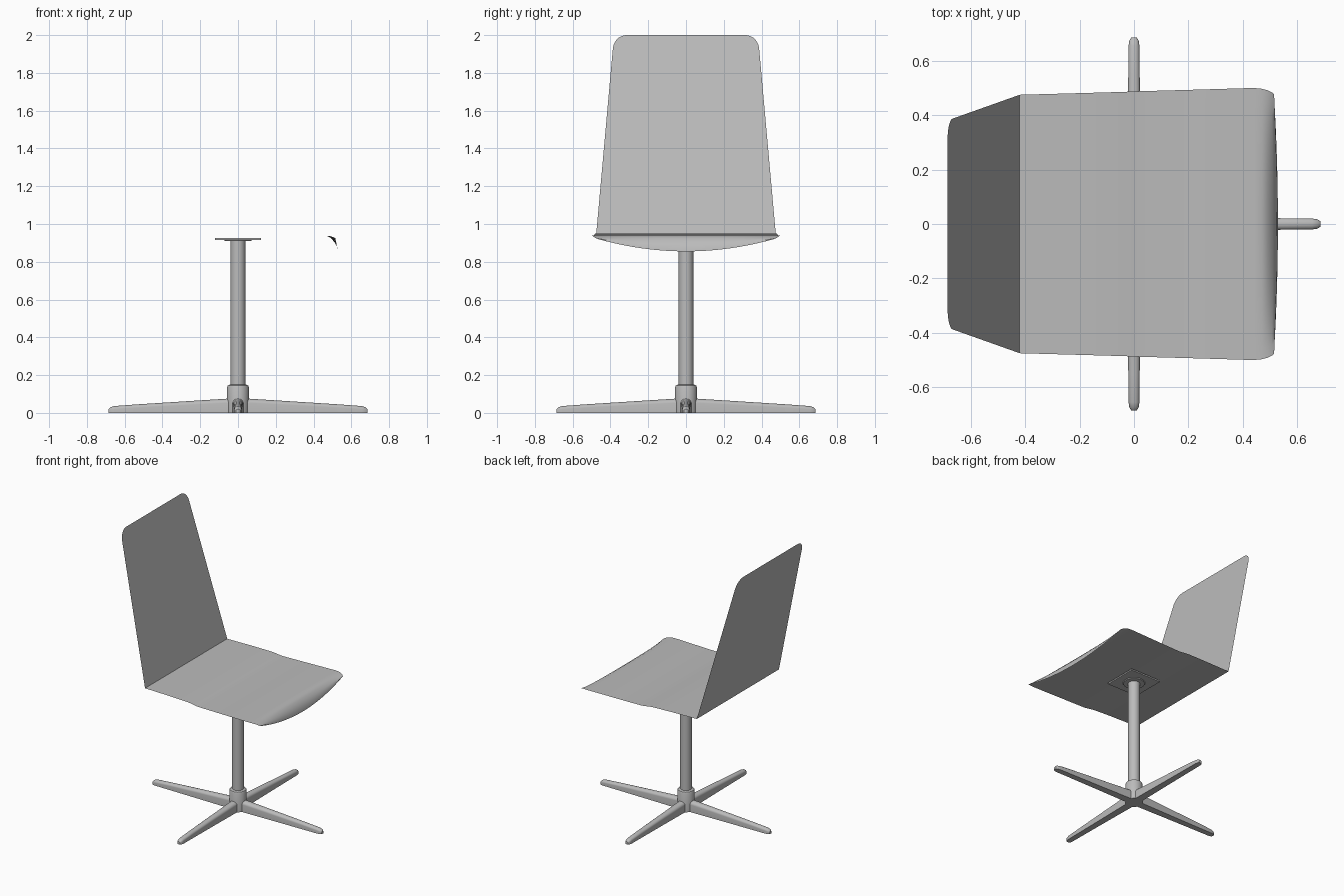
import bpy, bmesh, math
from mathutils import Matrix

cube = bpy.data.objects.get("Cube")
if cube:
    bpy.data.objects.remove(cube)


def material(name, value):
    m = bpy.data.materials.new(name)
    m.use_nodes = True
    col = (value, value, value, 1)
    m.diffuse_color = col
    m.node_tree.nodes["Principled BSDF"].inputs["Base Color"].default_value = col
    return m


GREY = material("light grey", 0.5)


def finish(name, bm, angle=40):
    mesh = bpy.data.meshes.new(name)
    bm.to_mesh(mesh)
    bm.free()
    ob = bpy.data.objects.new(name, mesh)
    bpy.context.collection.objects.link(ob)
    mesh.materials.append(GREY)
    bpy.ops.object.select_all(action="DESELECT")
    ob.select_set(True)
    bpy.context.view_layer.objects.active = ob
    bpy.ops.object.shade_smooth_by_angle(angle=math.radians(angle))
    return ob


def loft(bm, rows, closed=False):
    """Join equally long rows of points with quads."""
    rings = [[bm.verts.new(p) for p in row] for row in rows]
    n = len(rings[0])
    for a, b in zip(rings, rings[1:]):
        for i in range(n if closed else n - 1):
            j = (i + 1) % n
            bm.faces.new((a[i], b[i], b[j], a[j]))
    return rings


def lathe(name, profile, sides=32):
    bm = bmesh.new()
    rows = [[(r * math.cos(math.tau * i / sides), r * math.sin(math.tau * i / sides), z)
             for i in range(sides)] for r, z in profile]
    rings = loft(bm, rows, closed=True)
    bm.faces.new(rings[0])
    bm.faces.new(rings[-1])
    bmesh.ops.recalc_face_normals(bm, faces=bm.faces)
    return finish(name, bm)


COLS = [i / 12 - 1 for i in range(25)]

# Backrest: a leaning sheet with rounded top corners
rows = [(0.95, 0.475)]
for k in range(9):
    a = math.pi / 2 * k / 8
    rows.append((1.92 + 0.08 * math.sin(a), 0.315 + 0.073 * math.cos(a)))
bm = bmesh.new()
loft(bm, [[(-0.42 - 0.265 * (z - 0.95) / 1.05, t * w, z) for t in COLS] for z, w in rows])
bmesh.ops.reverse_faces(bm, faces=bm.faces)
finish("backrest", bm)

# Seat: a thin sheet with a shallow step, curling down into a bowed front lip
seat = [(-0.42, 0.95, 0.475, 0), (-0.2, 0.949, 0.481, 0), (-0.06, 0.946, 0.485, 0),
        (0.0, 0.938, 0.487, 0), (0.02, 0.936, 0.488, 0), (0.2, 0.937, 0.493, 0),
        (0.44, 0.939, 0.5, 0), (0.47, 0.938, 0.497, 0), (0.49, 0.935, 0.492, 0.15),
        (0.505, 0.93, 0.485, 0.4), (0.515, 0.925, 0.477, 0.7), (0.515, 0.92, 0.465, 1)]
bm = bmesh.new()
loft(bm, [[(x + 0.014 * d * (1 - t * t), t * w, z - 0.065 * d * (1 - t * t)) for t in COLS]
          for x, z, w, d in seat])
bmesh.ops.reverse_faces(bm, faces=[f for f in bm.faces if f.normal.z < 0])
bmesh.ops.recalc_face_normals(bm, faces=bm.faces)
if sum(f.normal.z for f in bm.faces) < 0:
    bmesh.ops.reverse_faces(bm, faces=bm.faces)
finish("seat", bm)

# Mounting plate with a round collar under it
bm = bmesh.new()
bmesh.ops.create_cube(bm, size=1, matrix=Matrix.Translation((0, 0, 0.921))
                      @ Matrix.Diagonal((0.245, 0.245, 0.01, 1)))
finish("mounting_plate", bm)
lathe("plate_collar", [(0.07, 0.91), (0.075, 0.918)])

# Column and hub
lathe("column", [(0.039, 0.1), (0.039, 0.916)])
lathe("hub", [(0.058, 0.0), (0.058, 0.135), (0.054, 0.145), (0.044, 0.15)])

# Four tapering legs with rounded tops and tips
stations = [(0.0, 0.03, 0.078), (0.06, 0.028, 0.075), (0.3, 0.024, 0.06), (0.55, 0.021, 0.044),
            (0.655, 0.02, 0.036), (0.675, 0.017, 0.03), (0.685, 0.01, 0.02)]
for n, side in enumerate(("left", "back", "right", "front")):
    bm = bmesh.new()
    rows = []
    for x, w, h in stations:
        arch = [(x, w * math.cos(math.pi * i / 10), h - w * 0.8 + w * 0.8 * math.sin(math.pi * i / 10))
                for i in range(11)]
        rows.append([(x, w, 0)] + arch + [(x, -w, 0)])
    rings = loft(bm, rows, closed=True)
    bm.faces.new(rings[0])
    bm.faces.new(rings[-1])
    bmesh.ops.recalc_face_normals(bm, faces=bm.faces)
    bm.transform(Matrix.Rotation(n * math.pi / 2, 4, "Z"))
    finish(side + "_leg", bm)
